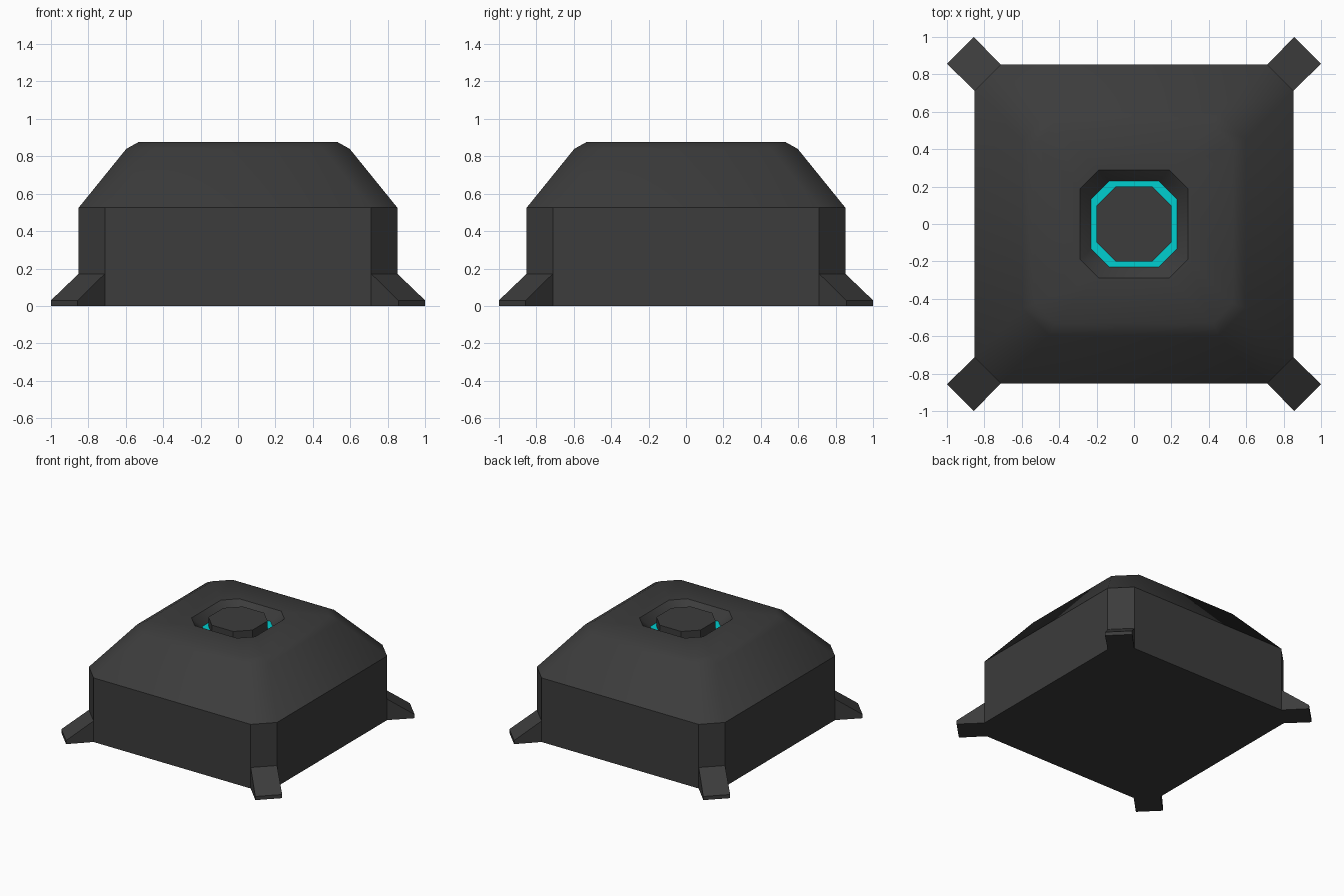
import bpy, bmesh, math

if "Cube" in bpy.data.objects:
    bpy.data.objects.remove(bpy.data.objects["Cube"])


def material(name, rgb):
    m = bpy.data.materials.new(name)
    m.diffuse_color = (*rgb, 1)
    m.use_nodes = True
    m.node_tree.nodes["Principled BSDF"].inputs["Base Color"].default_value = m.diffuse_color
    return m


dark = material("dark_grey", (0.045, 0.045, 0.045))
cyan = material("cyan_glow", (0.0, 0.62, 0.63))


def ring(half, cut, z):
    """Chamfered square: flats at +-half, flats end at +-cut."""
    h, c = half, cut
    return [(x, y, z) for x, y in ((h, -c), (h, c), (c, h), (-c, h),
                                   (-h, c), (-h, -c), (-c, -h), (c, -h))]


def loft(name, rings, mat, closed=False):
    bm = bmesh.new()
    loops = [[bm.verts.new(p) for p in r] for r in rings]
    n = len(rings[0])
    pairs = list(zip(loops, loops[1:]))
    if closed:
        pairs.append((loops[-1], loops[0]))
    else:
        bm.faces.new(loops[0][::-1])
        bm.faces.new(loops[-1])
    for a, b in pairs:
        for i in range(n):
            j = (i + 1) % n
            bm.faces.new((a[i], a[j], b[j], b[i]))
    bmesh.ops.recalc_face_normals(bm, faces=bm.faces)
    me = bpy.data.meshes.new(name)
    bm.to_mesh(me)
    bm.free()
    ob = bpy.data.objects.new(name, me)
    me.materials.append(mat)
    bpy.context.collection.objects.link(ob)
    return ob


# Housing: walls, sloped shoulders, soft top and recessed pit
housing = loft("housing", [
    ring(0.852, 0.712, 0), ring(0.852, 0.712, 0.525),
    ring(0.597, 0.452, 0.84), ring(0.53, 0.425, 0.877),
    ring(0.288, 0.19, 0.877), ring(0.23, 0.133, 0.80),
    ring(0.23, 0.133, 0.78)], dark)
bpy.context.view_layer.objects.active = housing
housing.select_set(True)
bpy.ops.object.shade_smooth_by_angle(angle=math.radians(36))

# Glowing ring on the pit floor
loft("glow_ring", [ring(0.23, 0.133, 0.78), ring(0.23, 0.133, 0.80),
                   ring(0.198, 0.097, 0.80), ring(0.198, 0.097, 0.78)],
     cyan, closed=True)

# Centre button
loft("button", [ring(0.2, 0.097, 0.78), ring(0.2, 0.097, 0.872)], dark)

# Four wedge feet on the chamfered corners
for sx in (-1, 1):
    for sy in (-1, 1):
        a = [(0.712, 0.852, 0), (0.857, 1.0, 0), (0.857, 1.0, 0.03), (0.712, 0.852, 0.172)]
        side = [(sx * x, sy * y, z) for x, y, z in a]
        other = [(sx * y, sy * x, z) for x, y, z in a]
        name = f"{'front' if sy < 0 else 'back'}_{'left' if sx < 0 else 'right'}_foot"
        loft(name, [side, other], dark)
